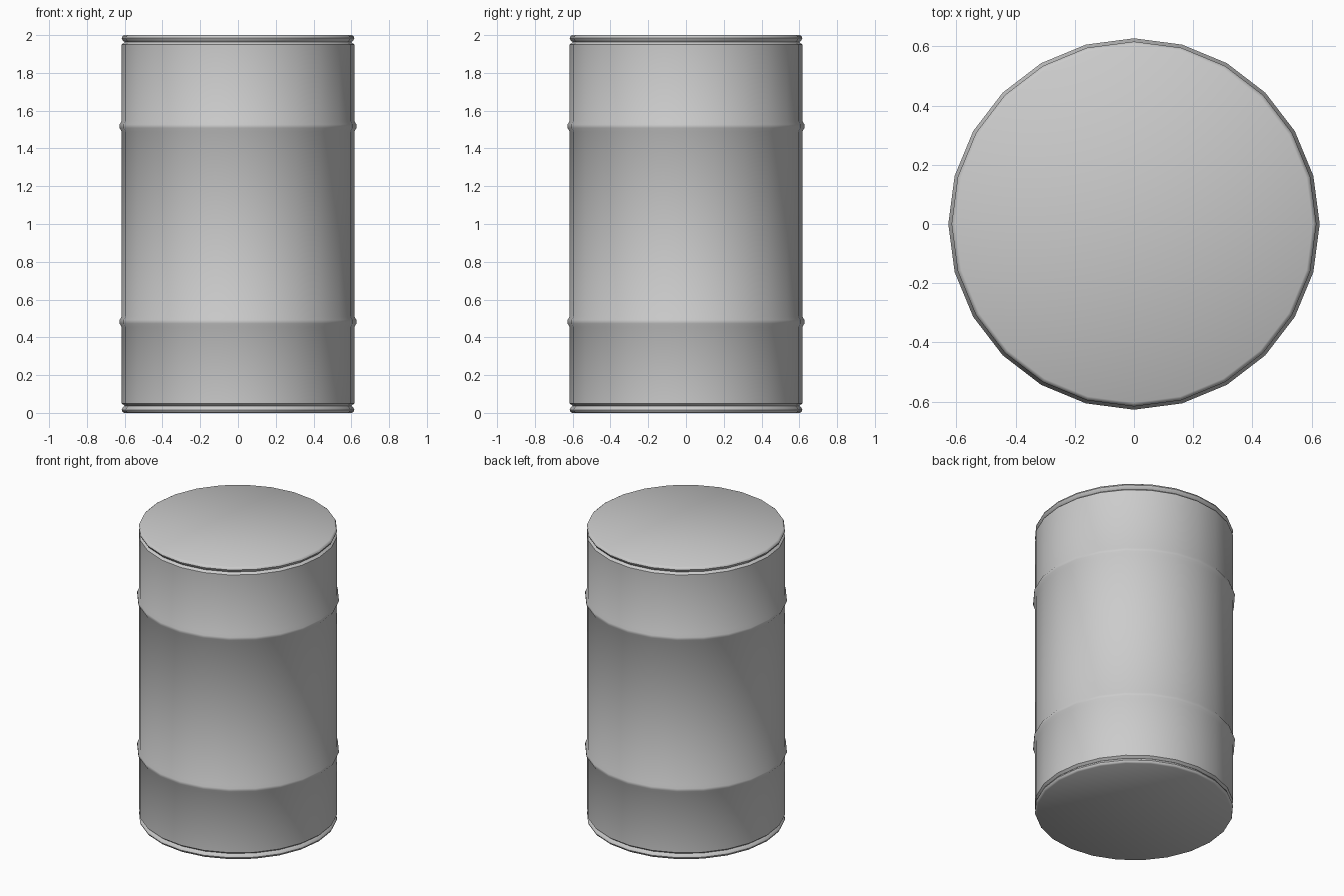
import bpy
import bmesh
import math

cube = bpy.data.objects.get("Cube")
if cube:
    bpy.data.objects.remove(cube, do_unlink=True)

SIDES = 24

steel = bpy.data.materials.new("grey_steel")
steel.use_nodes = True
colour = (0.6, 0.6, 0.6, 1)
steel.diffuse_color = colour
steel.node_tree.nodes["Principled BSDF"].inputs["Base Color"].default_value = colour

# Lower half of the drum wall: rolled rim, groove, wall, raised hoop
lower = [(0.603, 0.0), (0.612, 0.006), (0.616, 0.016), (0.612, 0.026),
         (0.6, 0.037), (0.616, 0.05),
         (0.616, 0.455), (0.627, 0.473), (0.627, 0.492), (0.616, 0.51)]
profile = lower + [(r, 2 - z) for r, z in reversed(lower)]

# Turn the profile into rings, bridge them, and cap both ends
bm = bmesh.new()
rings = []
for r, z in profile:
    angles = [math.tau * i / SIDES for i in range(SIDES)]
    rings.append([bm.verts.new((r * math.cos(a), r * math.sin(a), z)) for a in angles])
for low, high in zip(rings, rings[1:]):
    for i in range(SIDES):
        j = (i + 1) % SIDES
        bm.faces.new((low[i], low[j], high[j], high[i]))
bm.faces.new(list(reversed(rings[0])))
bm.faces.new(rings[-1])

mesh = bpy.data.meshes.new("drum")
bm.to_mesh(mesh)
bm.free()
mesh.materials.append(steel)
drum = bpy.data.objects.new("drum", mesh)
bpy.context.collection.objects.link(drum)

# Smooth wall with crisp rims and flat lids
bpy.ops.object.select_all(action="DESELECT")
drum.select_set(True)
bpy.context.view_layer.objects.active = drum
bpy.ops.object.shade_smooth_by_angle(angle=math.radians(40))
